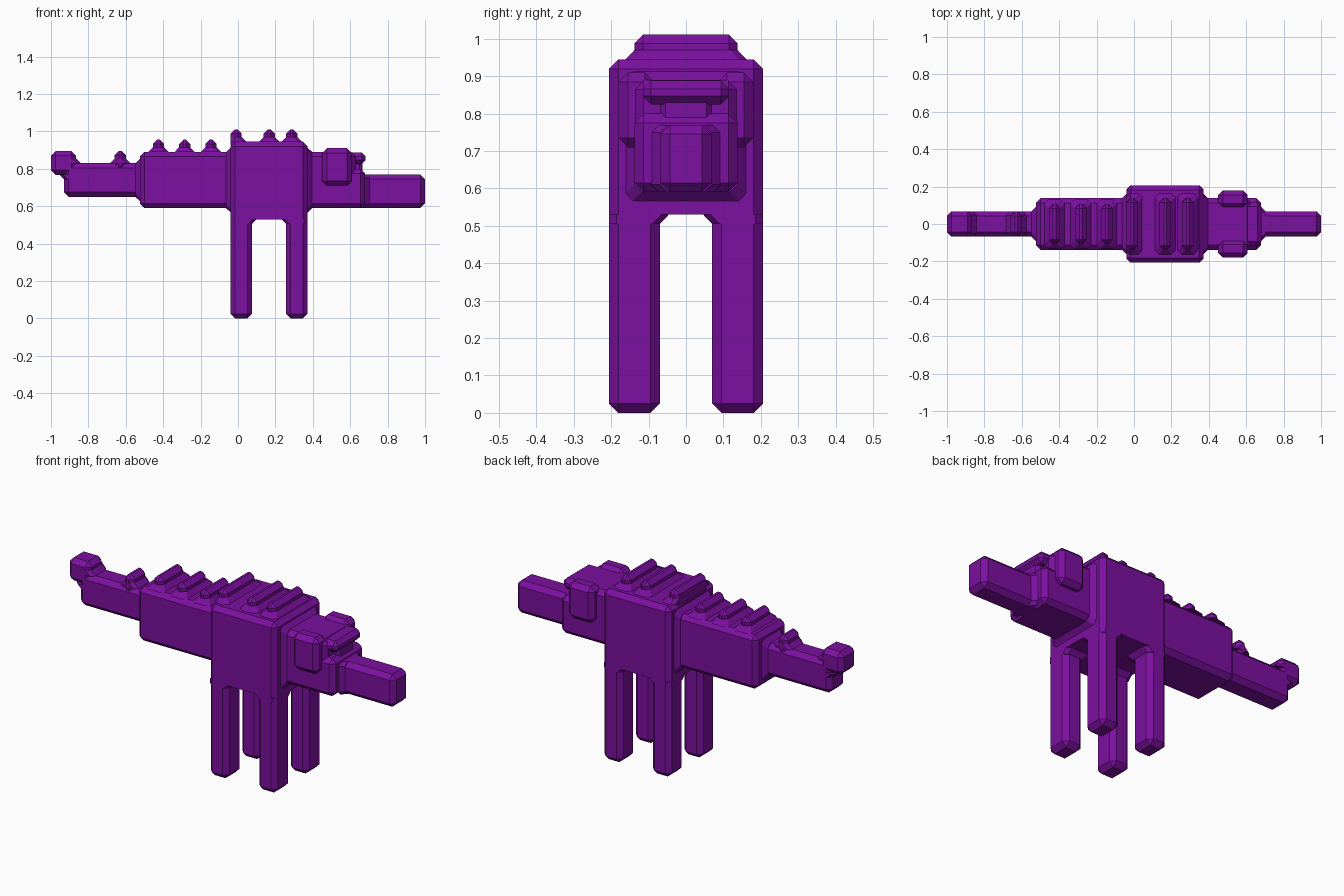
import bpy, bmesh

if "Cube" in bpy.data.objects:
    bpy.data.objects.remove(bpy.data.objects["Cube"])

purple = bpy.data.materials.new("purple")
purple.diffuse_color = (0.2, 0.005, 0.35, 1)
purple.use_nodes = True
purple.node_tree.nodes["Principled BSDF"].inputs["Base Color"].default_value = purple.diffuse_color
C = 0.025  # chamfer width used everywhere


def finish(name, bm):
    bmesh.ops.recalc_face_normals(bm, faces=bm.faces[:])
    me = bpy.data.meshes.new(name)
    bm.to_mesh(me)
    bm.free()
    me.materials.append(purple)
    ob = bpy.data.objects.new(name, me)
    bpy.context.collection.objects.link(ob)
    return ob


def box(name, x0, x1, y0, y1, z0, z1, c=C, plain=None):
    """Chamfered box; edges on the height 'plain' stay sharp."""
    bm = bmesh.new()
    bmesh.ops.create_cube(bm, size=1)
    for v in bm.verts:
        v.co = ((x0 + x1) / 2 + v.co.x * (x1 - x0),
                (y0 + y1) / 2 + v.co.y * (y1 - y0),
                (z0 + z1) / 2 + v.co.z * (z1 - z0))
    edges = [e for e in bm.edges
             if plain is None or any(abs(v.co.z - plain) > 1e-4 for v in e.verts)]
    bmesh.ops.bevel(bm, geom=edges, offset=c, segments=1, profile=0.5,
                    affect='EDGES', clamp_overlap=True)
    return finish(name, bm)


def flare(name, axis, base, tip, a0, a1, b0, b1, grow=(C, C, C, C), c=0.02):
    """Sloped collar where one block meets another, wide at base."""
    bm = bmesh.new()
    rings = []
    for pos, k in ((base, 1), (tip, 0)):
        p0, p1 = a0 - grow[0] * k, a1 + grow[1] * k
        q0, q1 = b0 - grow[2] * k, b1 + grow[3] * k
        pts = [(p0 + c, q0), (p1 - c, q0), (p1, q0 + c), (p1, q1 - c),
               (p1 - c, q1), (p0 + c, q1), (p0, q1 - c), (p0, q0 + c)]
        rings.append([bm.verts.new((pos, a, b) if axis == 'x' else (a, b, pos))
                      for a, b in pts])
    for i in range(8):
        j = (i + 1) % 8
        bm.faces.new((rings[0][i], rings[0][j], rings[1][j], rings[1][i]))
    for r in rings:
        bm.faces.new(r)
    return finish(name, bm)


# Main torso and four legs
box("torso", -0.04, 0.372, -0.206, 0.206, 0.53, 0.945, plain=0.53)
for fx, x0, x1 in (("rear", -0.04, 0.075), ("front", 0.257, 0.372)):
    for side, y0, y1 in (("right", -0.206, -0.07), ("left", 0.07, 0.206)):
        box(f"{fx}_{side}_leg", x0, x1, y0, y1, 0, 0.53, plain=0.53)
        rear, right = fx == "rear", side == "right"
        flare(f"{fx}_{side}_leg_collar", 'z', 0.531, 0.505, x0, x1, y0, y1,
              (0 if rear else C, C if rear else 0,
               0 if right else C, C if right else 0))

# Hind body, tail and raised tail tip
box("hind_body", -0.525, 0.0, -0.138, 0.138, 0.59, 0.89)
flare("hind_collar", 'x', -0.038, -0.064, -0.138, 0.138, 0.59, 0.89)
box("tail", -0.93, -0.49, -0.068, 0.068, 0.65, 0.83)
flare("tail_collar", 'x', -0.523, -0.549, -0.068, 0.068, 0.65, 0.83)
box("tail_tip", -1.0, -0.865, -0.068, 0.068, 0.768, 0.895)
flare("tail_tip_collar", 'z', 0.829, 0.855, -0.93, -0.865, -0.068, 0.068,
      (0, C, 0, 0))
flare("tail_end_collar", 'z', 0.769, 0.744, -0.93, -0.88, -0.068, 0.068,
      (C, 0, 0, 0))

# Head: lower jaw block, back of skull, core and brow leaving eye notches
box("head_lower", 0.33, 0.68, -0.138, 0.138, 0.59, 0.80)
box("head_back", 0.33, 0.63, -0.138, 0.138, 0.59, 0.89)
box("head_core", 0.40, 0.665, -0.07, 0.07, 0.70, 0.885, 0.015)
box("brow", 0.45, 0.682, -0.115, 0.115, 0.825, 0.888, 0.022)
flare("neck_collar", 'x', 0.37, 0.396, -0.138, 0.138, 0.59, 0.89)

# Snout
box("snout", 0.62, 1.0, -0.068, 0.068, 0.59, 0.77)
flare("snout_collar", 'x', 0.678, 0.704, -0.068, 0.068, 0.59, 0.77,
      (C, C, 0, 0))

# Ears
for side, s in (("right", -1), ("left", 1)):
    y0, y1 = sorted((s * 0.085, s * 0.18))
    box(f"{side}_ear", 0.45, 0.608, y0, y1, 0.71, 0.91)

# Back ridges: x, base height, half length
ridges = [(-0.01, 0.945, 0.138), (0.167, 0.945, 0.138), (0.287, 0.945, 0.138),
          (-0.425, 0.89, 0.105), (-0.285, 0.89, 0.105), (-0.145, 0.89, 0.105),
          (-0.63, 0.83, 0.066)]
for i, (x, z, h) in enumerate(ridges):
    box(f"ridge_{i + 1}", x - 0.03, x + 0.03, -h, h, z - 0.04, z + 0.066, 0.023)
    gy = 0 if i == 6 else C
    flare(f"ridge_{i + 1}_collar", 'z', z - 0.001, z + 0.025,
          x - 0.03, x + 0.03, -h, h, (0 if i == 0 else C, C, gy, gy))
